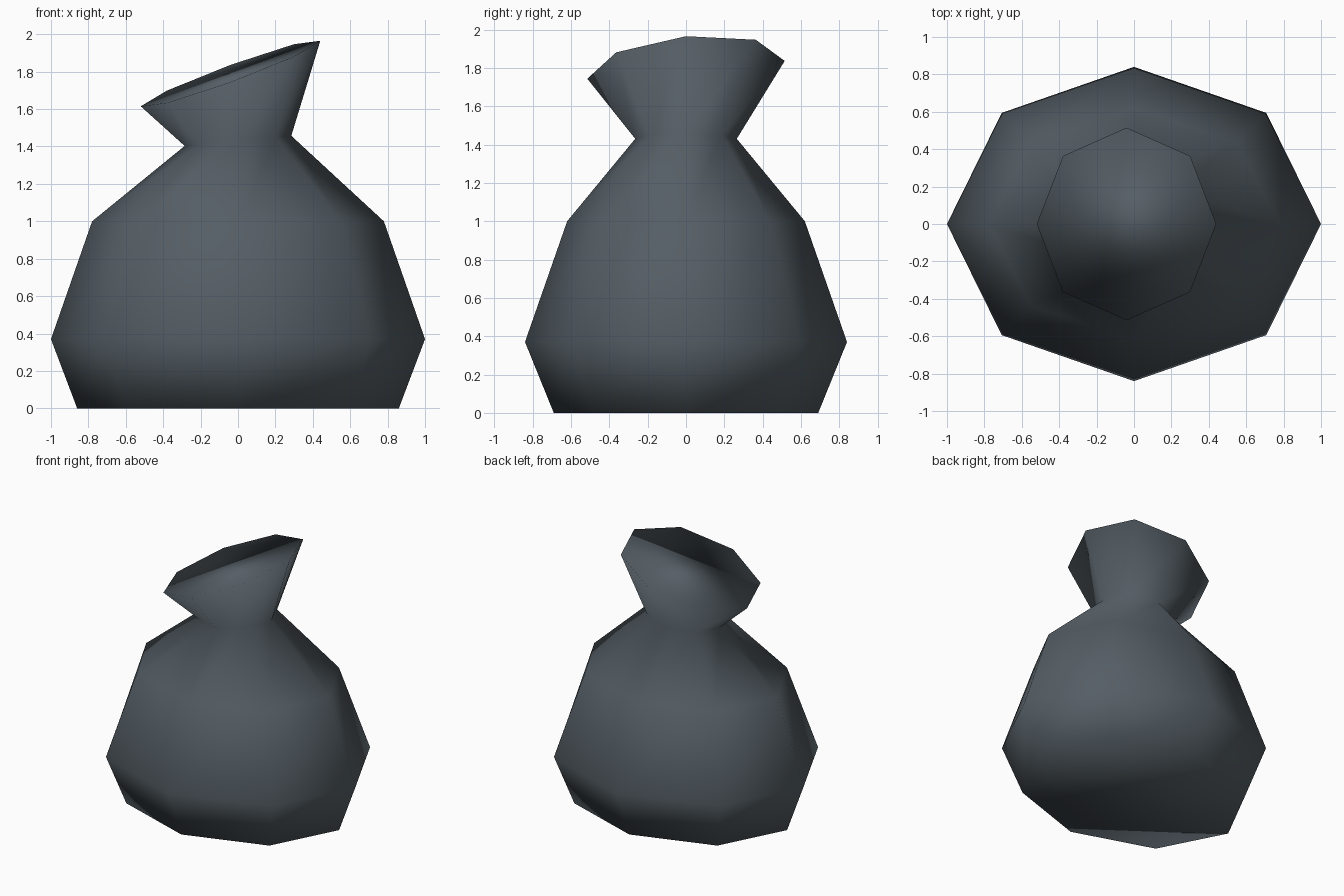
import bpy
import bmesh
from math import cos, sin, tau

if "Cube" in bpy.data.objects:
    bpy.data.objects.remove(bpy.data.objects["Cube"], do_unlink=True)

SIDES = 8

# Rings from base to mouth: centre x, centre z, x radius, y radius, slope along x, slope along y
RINGS = [
    (0, 0, 0.86, 0.69, 0, 0),               # base
    (0, 0.37, 1.0, 0.84, 0, 0),             # belly
    (0, 1.0, 0.78, 0.62, 0, 0),             # shoulder
    (0, 1.43, 0.285, 0.265, 0.095, 0),      # tied neck
    (-0.04, 1.79, 0.48, 0.515, 0.365, 0.09),  # tilted mouth
]


def add_ring(bm, cx, cz, rx, ry, slope_x, slope_y):
    ring = []
    for i in range(SIDES):
        angle = tau * i / SIDES
        x, y = rx * cos(angle), ry * sin(angle)
        ring.append(bm.verts.new((cx + x, y, cz + slope_x * x + slope_y * y)))
    return ring


# Cloth colour
cloth = bpy.data.materials.new("slate_grey_cloth")
cloth.use_nodes = True
colour = (0.09, 0.112, 0.13, 1)
cloth.diffuse_color = colour
cloth.node_tree.nodes["Principled BSDF"].inputs["Base Color"].default_value = colour

# Sack body: loft the rings, then close base and mouth
bm = bmesh.new()
rings = [add_ring(bm, *ring) for ring in RINGS]
for low, high in zip(rings, rings[1:]):
    for i in range(SIDES):
        j = (i + 1) % SIDES
        bm.faces.new((low[i], low[j], high[j], high[i]))
bm.faces.new(rings[0][::-1])
bm.faces.new(rings[-1])
bmesh.ops.recalc_face_normals(bm, faces=bm.faces)
for face in bm.faces:
    face.smooth = True

mesh = bpy.data.meshes.new("sack")
bm.to_mesh(mesh)
bm.free()
mesh.materials.append(cloth)
sack = bpy.data.objects.new("sack", mesh)
bpy.context.collection.objects.link(sack)
